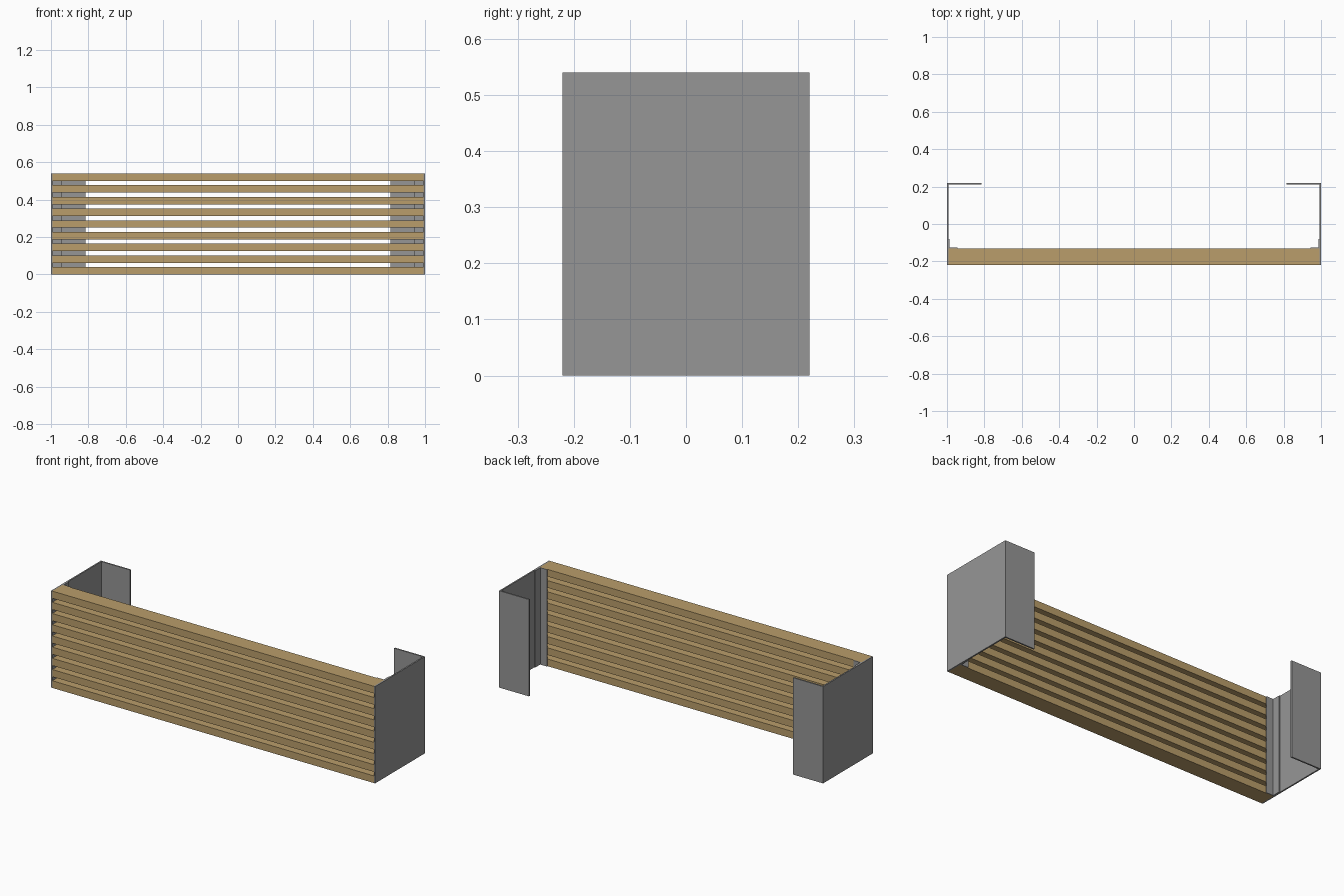
import bpy, bmesh

if "Cube" in bpy.data.objects:
    bpy.data.objects.remove(bpy.data.objects["Cube"])

W, D, H = 1.0, 0.22, 0.54       # half width, half depth, height
T = 0.008                       # sheet thickness
SLAT_H, SLAT_BACK, COUNT = 0.04, -0.13, 9

wood = bpy.data.materials.new("wood")
wood.diffuse_color = (0.49, 0.34, 0.145, 1)
wood.use_nodes = True
wood.node_tree.nodes["Principled BSDF"].inputs["Base Color"].default_value = wood.diffuse_color
steel = bpy.data.materials.new("dark_steel")
steel.diffuse_color = (0.305, 0.305, 0.305, 1)
steel.use_nodes = True
steel.node_tree.nodes["Principled BSDF"].inputs["Base Color"].default_value = steel.diffuse_color


def prism(name, profile, z0, z1, mat):
    """Extrude an xy outline from z0 to z1."""
    bm = bmesh.new()
    face = bm.faces.new([bm.verts.new((x, y, z0)) for x, y in profile])
    ext = bmesh.ops.extrude_face_region(bm, geom=[face])
    top = [v for v in ext["geom"] if isinstance(v, bmesh.types.BMVert)]
    bmesh.ops.translate(bm, verts=top, vec=(0, 0, z1 - z0))
    bmesh.ops.recalc_face_normals(bm, faces=bm.faces)
    mesh = bpy.data.meshes.new(name)
    bm.to_mesh(mesh)
    bm.free()
    mesh.materials.append(mat)
    obj = bpy.data.objects.new(name, mesh)
    bpy.context.collection.objects.link(obj)
    return obj


# horizontal wooden slats between the end plates
xi = W - T
pitch = (H - SLAT_H) / (COUNT - 1)
for i in range(COUNT):
    z = i * pitch
    prism(f"slat_{i + 1}", [(-xi, -D), (xi, -D), (xi, SLAT_BACK), (-xi, SLAT_BACK)],
          z, z + SLAT_H, wood)

# bent sheet ends with a back flange, and the angle brackets holding the slats
end = [(W, -D), (W, D), (0.815, D), (0.815, D - T), (xi, D - T), (xi, -D)]
b, t = SLAT_BACK, 0.005
angle = [(xi, b), (xi, b + 0.05), (xi - t, b + 0.05), (xi - t, b + t),
         (xi - 0.047, b + t), (xi - 0.047, b)]
for side, s in (("left", -1), ("right", 1)):
    prism(f"{side}_end_plate", [(s * x, y) for x, y in end], 0, H, steel)
    prism(f"{side}_angle_bracket", [(s * x, y) for x, y in angle], 0, H, steel)
